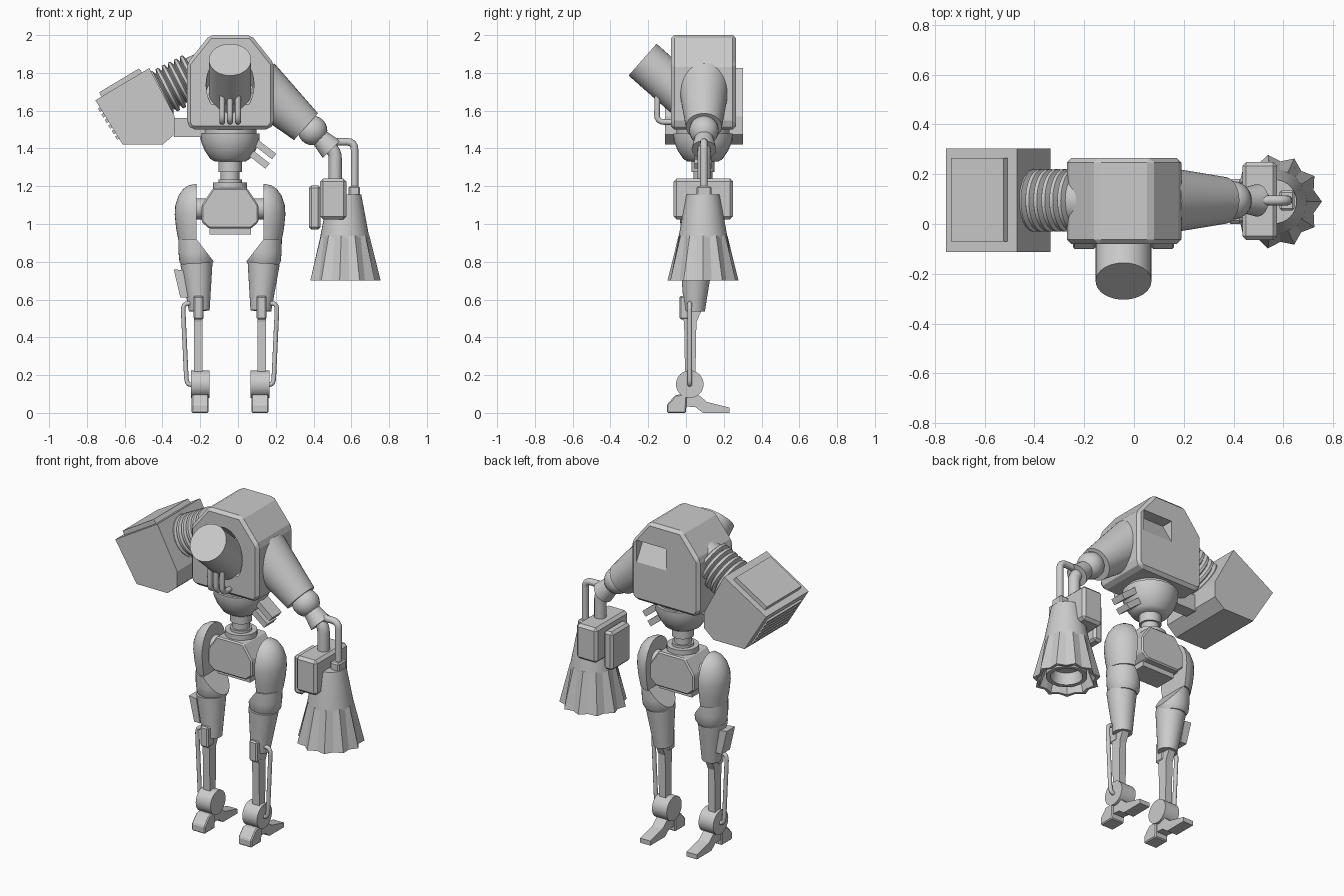
import bpy, bmesh, math
from mathutils import Vector, Matrix

if "Cube" in bpy.data.objects:
    bpy.data.objects.remove(bpy.data.objects["Cube"])

CX, CY = -0.042, 0.09          # body centre line
grey = bpy.data.materials.new("light grey")
grey.diffuse_color = (0.6, 0.6, 0.6, 1)
grey.use_nodes = True
grey.node_tree.nodes["Principled BSDF"].inputs["Base Color"].default_value = grey.diffuse_color


def finish(name, bm, smooth=False, bevel=0, mirror=False):
    bmesh.ops.recalc_face_normals(bm, faces=bm.faces)
    me = bpy.data.meshes.new(name)
    bm.to_mesh(me)
    bm.free()
    me.materials.append(grey)
    ob = bpy.data.objects.new(name, me)
    bpy.context.collection.objects.link(ob)
    if smooth:
        bpy.ops.object.select_all(action='DESELECT')
        ob.select_set(True)
        bpy.context.view_layer.objects.active = ob
        bpy.ops.object.shade_smooth_by_angle(angle=math.radians(35))
    if bevel:
        m = ob.modifiers.new("bevel", 'BEVEL')
        m.width, m.segments, m.limit_method = bevel, 1, 'ANGLE'
    if mirror:
        me.transform(Matrix.Translation((-CX, 0, 0)))
        ob.location.x = CX
        ob.modifiers.new("mirror", 'MIRROR')
    return ob


def prism(name, pts, axis, lo, hi, **kw):
    """Extrude a profile: (y, z) along x, (x, z) along y, or (x, y) along z."""
    bm = bmesh.new()
    place = {'x': lambda a, b, d: (d, a, b), 'y': lambda a, b, d: (a, d, b),
             'z': lambda a, b, d: (a, b, d)}[axis]
    rings = [[bm.verts.new(place(a, b, d)) for a, b in pts] for d in (lo, hi)]
    bm.faces.new(rings[0])
    bm.faces.new(rings[1])
    n = len(pts)
    for i in range(n):
        j = (i + 1) % n
        bm.faces.new((rings[0][i], rings[0][j], rings[1][j], rings[1][i]))
    return finish(name, bm, **kw)


def box(name, x0, x1, y0, y1, z0, z1, **kw):
    return prism(name, [(x0, z0), (x1, z0), (x1, z1), (x0, z1)], 'y', y0, y1, **kw)


def lathe(name, base, axis, prof, seg=32, cut=None, wave=None, smooth=True, **kw):
    """Revolve (radius, height) pairs around an axis; optional plane cut and fluting."""
    bm = bmesh.new()
    rings = []
    for k, (r, h) in enumerate(prof):
        w = wave[k] if wave else 0
        rings.append([bm.verts.new((r * (1 - w * (i % 2)) * math.cos(math.tau * i / seg),
                                    r * (1 - w * (i % 2)) * math.sin(math.tau * i / seg), h))
                      for i in range(seg)])
    for a, b in zip(rings, rings[1:]):
        for i in range(seg):
            j = (i + 1) % seg
            bm.faces.new((a[i], a[j], b[j], b[i]))
    bm.faces.new(rings[0])
    bm.faces.new(rings[-1])
    rot = Vector((0, 0, 1)).rotation_difference(Vector(axis)).to_matrix().to_4x4()
    bm.transform(Matrix.Translation(base) @ rot)
    if cut:
        geom = bm.verts[:] + bm.edges[:] + bm.faces[:]
        res = bmesh.ops.bisect_plane(bm, geom=geom, plane_co=cut[0], plane_no=cut[1], clear_outer=True)
        bmesh.ops.holes_fill(bm, edges=[e for e in res['geom_cut'] if isinstance(e, bmesh.types.BMEdge)])
    return finish(name, bm, smooth=smooth, **kw)


def rod(name, p, q, r1, r2=None, **kw):
    d = Vector(q) - Vector(p)
    return lathe(name, p, d, [(r1, 0), (r1 if r2 is None else r2, d.length)], **kw)


def ball(name, c, r):
    prof = [(max(r * math.sin(math.pi * i / 12), 0.001), -r * math.cos(math.pi * i / 12)) for i in range(13)]
    return lathe(name, c, (0, 0, 1), prof, seg=24)


def pipe(name, pts, r, mirror=False):
    """Tube along a path with rounded corners."""
    P = [Vector(p) for p in pts]
    path = [P[0]]
    for a, b, c in zip(P, P[1:], P[2:]):
        u = b + (a - b).normalized() * min(0.04, (a - b).length * 0.45)
        v = b + (c - b).normalized() * min(0.04, (c - b).length * 0.45)
        path += [u * (1 - t) ** 2 + b * 2 * t * (1 - t) + v * t * t for t in (0, .25, .5, .75, 1)]
    path.append(P[-1])
    bm = bmesh.new()
    rings = []
    for i, p in enumerate(path):
        d = path[min(i + 1, len(path) - 1)] - path[max(i - 1, 0)]
        u = d.cross(Vector((0, 1, 0)) if abs(d.normalized().y) < 0.9 and abs(P[0].y - P[-1].y) < 0.01
                    else Vector((1, 0, 0))).normalized()
        v = d.cross(u).normalized()
        rings.append([bm.verts.new(p + r * (u * math.cos(math.tau * k / 12) + v * math.sin(math.tau * k / 12)))
                      for k in range(12)])
    for a, b in zip(rings, rings[1:]):
        for k in range(12):
            bm.faces.new((a[k], a[(k + 1) % 12], b[(k + 1) % 12], b[k]))
    bm.faces.new(rings[0])
    bm.faces.new(rings[-1])
    return finish(name, bm, smooth=True, mirror=mirror)


def cut_out(ob, cutter):
    m = ob.modifiers.new("cut", 'BOOLEAN')
    m.operation, m.object, m.solver = 'DIFFERENCE', cutter, 'EXACT'
    cutter.hide_render = True
    cutter.hide_set(True)


# Torso with head socket and rear vent
torso = prism("torso", [(-0.27, 1.53), (-0.245, 1.5), (0.165, 1.5), (0.19, 1.53), (0.19, 1.85),
                        (0.07, 2.0), (-0.15, 2.0), (-0.27, 1.85)], 'y', -0.08, 0.265, bevel=0.018)
look = Vector((0, -0.75, 0.66)).normalized()
tip = Vector((CX, -0.23, 1.87))
cut_out(torso, rod("socket_cutter", tip - look * 0.27, tip + look * 0.1, 0.127))
cut_out(torso, prism("vent_cutter", [(0.275, 1.72), (0.275, 1.87), (0.19, 1.87)], 'x', -0.05, 0.15))
rod("head", tip - look * 0.32, tip, 0.112, seg=40)
for i in (-1, 0, 1):
    x = CX + i * 0.042
    pipe("head_hose", [(x, -0.15, 1.70), (x, -0.155, 1.54), (x, -0.06, 1.54)], 0.015)

# Waist
lathe("waist_bowl", (CX, CY, 0), (0, 0, 1), [(0.08, 1.33), (0.105, 1.345), (0.135, 1.39), (0.155, 1.44),
                                             (0.157, 1.48), (0.14, 1.48), (0.14, 1.505)], seg=24)
lathe("waist_column", (CX, CY, 0), (0, 0, 1),
      [(0.09, 1.18), (0.09, 1.22), (0.062, 1.22), (0.062, 1.235), (0.05, 1.235), (0.05, 1.275),
       (0.062, 1.275), (0.062, 1.34)])
for x, z in ((0.085, 1.44), (0.05, 1.39)):
    ob = box("waist_vent", 0, 0.135, CY - 0.045, CY + 0.045, -0.018, 0.018)
    ob.location, ob.rotation_euler = (x, 0, z), (0, math.radians(38), 0)

# Pelvis
half = [(0.09, 1.19), (0.15, 1.1), (0.15, 1.01), (0.11, 0.975), (0.11, 0.945)]
prism("pelvis", [(CX + x, z) for x, z in half[:4]] + [(CX - x, z) for x, z in half[3::-1]],
      'y', -0.02, 0.2, bevel=0.008)
box("pelvis_plate", CX - 0.11, CX + 0.11, 0.02, 0.16, 0.945, 0.98)
rod("hip_axle", (-0.23, CY, 1.08), (-0.23 - 2 * (-0.23 - CX), CY, 1.08), 0.055)

# Legs
LX = -0.22
lathe("thigh", (LX, 0.08, 0), (0, 0, 1), [(0.003, 1.212), (0.04, 1.205), (0.07, 1.185), (0.095, 1.15),
      (0.112, 1.1), (0.115, 1.05), (0.108, 0.98), (0.096, 0.915)],
      cut=((LX, 0, 0), (1, 0, 0)), mirror=True)
lathe("knee", (LX, 0.07, 0), (0, 0, 1), [(0.096, 0.92), (0.095, 0.85), (0.09, 0.80), (0.075, 0.775)],
      cut=((LX, 0, 0.92), (0.11, 0, 0.085)), mirror=True)
rod("shin_cover", (-0.22, 0.055, 0.79), (-0.205, 0.045, 0.54), 0.085, 0.055, mirror=True)
prism("shin_bar", [(-0.005, 0.2), (0.05, 0.2), (0.055, 0.48), (0.09, 0.56), (-0.03, 0.56), (-0.01, 0.48)],
      'x', -0.233, -0.187, mirror=True)
box("shin_bracket", -0.235, -0.182, -0.035, 0.03, 0.495, 0.62, bevel=0.008, mirror=True)
pipe("shin_hose", [(-0.23, 0.02, 0.58), (-0.292, 0.02, 0.58), (-0.272, 0.02, 0.15), (-0.23, 0.02, 0.15)],
     0.012, mirror=True)
rod("ankle", (-0.25, 0.02, 0.152), (-0.15, 0.02, 0.152), 0.073, mirror=True)
prism("front_toe", [(-0.1, 0), (0, 0), (0.005, 0.1), (-0.055, 0.095), (-0.1, 0.045)],
      'x', -0.245, -0.155, bevel=0.006, mirror=True)
prism("rear_toe", [(-0.01, 0.035), (0.05, 0.03), (0.09, 0), (0.23, 0), (0.23, 0.028), (0.11, 0.058),
                   (0.05, 0.11), (-0.01, 0.11)], 'x', -0.235, -0.165, mirror=True)
prism("shin_fin", [(-0.34, 0.76), (-0.29, 0.755), (-0.265, 0.61), (-0.305, 0.61)], 'y', 0.01, 0.09)

# Left arm: bellows and box launcher
ax = Vector((-0.89, 0, -0.455)).normalized()
prof = [(0.1, 0)]
for i in range(6):
    prof += [(0.104, 0.1 + i * 0.036), (0.126, 0.109 + i * 0.036), (0.126, 0.124 + i * 0.036),
             (0.104, 0.133 + i * 0.036)]
lathe("arm_bellows", (-0.14, 0.095, 1.83), ax, prof + [(0.1, 0.37)])
prism("launcher_box", [(-0.755, 1.655), (-0.47, 1.825), (-0.335, 1.57), (-0.335, 1.475), (-0.4, 1.42),
                       (-0.61, 1.42)], 'y', -0.112, 0.303)
prism("launcher_lid", [(-0.722, 1.672), (-0.735, 1.697), (-0.525, 1.823), (-0.505, 1.8)], 'y', -0.07, 0.265)
for i in range(6):
    t = 0.2 + i * 0.125
    ob = box("launcher_rib", -0.012, 0.012, -0.07, 0.265, -0.01, 0.01)
    ob.location = (-0.755 + 0.145 * t, 0, 1.655 - 0.235 * t)
    ob.rotation_euler.y = math.radians(-32)
prism("launcher_brace", [(-0.34, 1.46), (-0.17, 1.46), (-0.17, 1.51), (-0.27, 1.56), (-0.34, 1.56)],
      'y', 0.05, 0.13)

# Right arm
rod("upper_arm", (0.1, 0.095, 1.748), (0.36, 0.095, 1.515), 0.138, 0.095)
ball("elbow_ball", (0.395, 0.095, 1.495), 0.078)
rod("elbow_collar", (0.42, 0.095, 1.47), (0.495, 0.095, 1.395), 0.045, 0.065)
pipe("forearm", [(0.45, 0.095, 1.43), (0.515, 0.095, 1.385), (0.515, 0.095, 1.22)], 0.035)
pipe("arm_hose", [(0.50, 0.095, 1.435), (0.617, 0.095, 1.435), (0.617, 0.095, 1.17)], 0.02)
box("hose_socket", 0.585, 0.645, 0.055, 0.135, 1.14, 1.2, bevel=0.008)
box("hand_block", 0.435, 0.575, -0.065, 0.25, 1.025, 1.24, bevel=0.016)
box("hand_pad", 0.375, 0.437, 0.0, 0.18, 0.97, 1.205, bevel=0.014)

# Bell cannon with fluted skirt and inner nozzle
BX, BY = 0.565, 0.09
lathe("cannon_body", (BX, BY, 0), (0, 0, 1), [(0.13, 0.92), (0.128, 0.94), (0.088, 1.155)], seg=40)
lathe("cannon_skirt", (BX, BY, 0), (0, 0, 1),
      [(0.13, 0.94), (0.19, 0.70), (0.165, 0.70), (0.125, 0.80)], seg=22,
      wave=[0.02, 0.14, 0.1, 0], smooth=False)
lathe("cannon_nozzle", (BX, BY, 0), (0, 0, 1),
      [(0.115, 0.82), (0.115, 0.72), (0.09, 0.72), (0.08, 0.79)])
